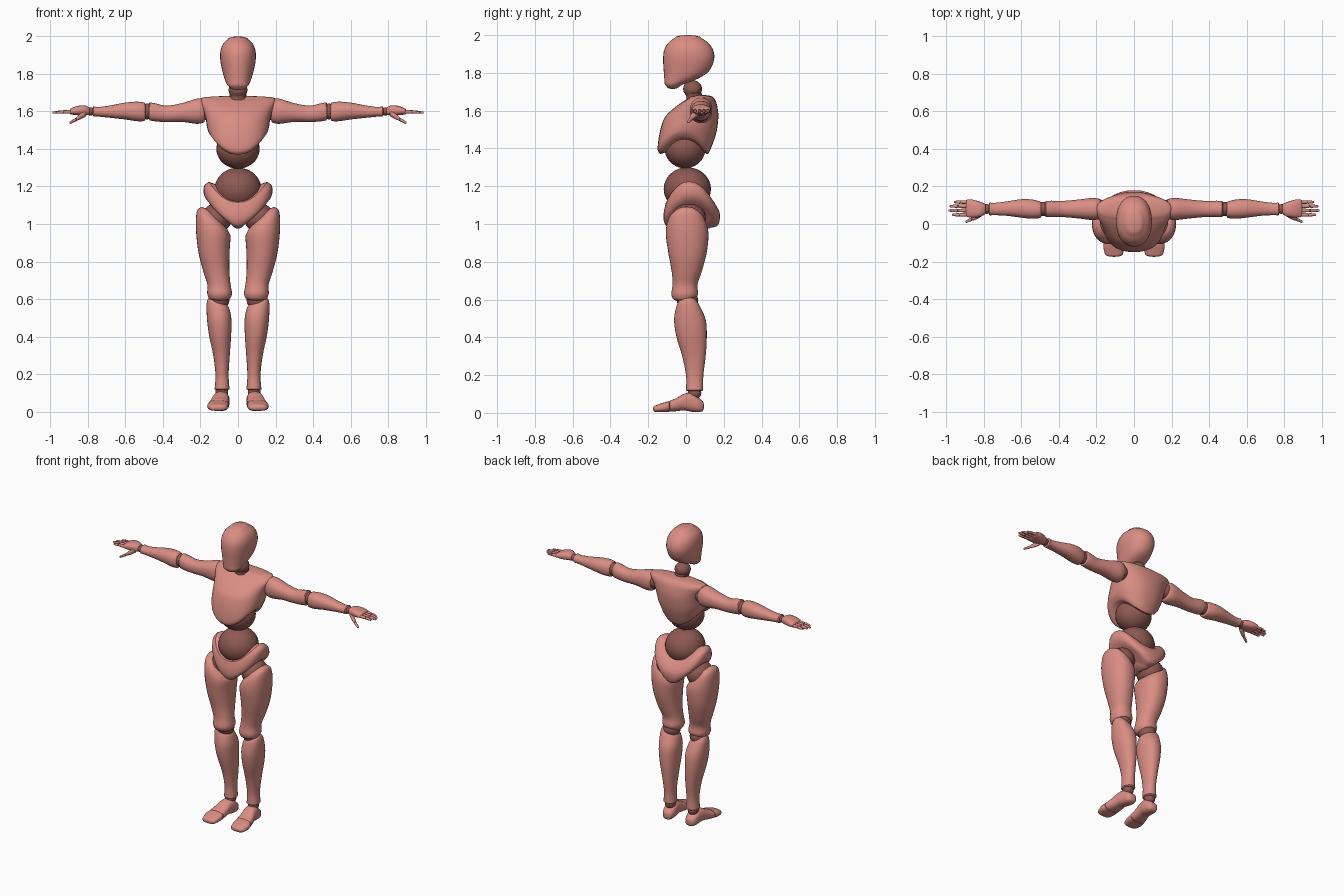
import bpy
import math
from mathutils import Vector

# All part sizes below are in hundredths of a unit
UNIT = 0.01
SIDES = 32
STEPS = 4

default_cube = bpy.data.objects.get("Cube")
if default_cube:
    bpy.data.objects.remove(default_cube, do_unlink=True)


def make_material(name, colour):
    material = bpy.data.materials.new(name)
    material.use_nodes = True
    material.diffuse_color = colour
    shader = material.node_tree.nodes["Principled BSDF"]
    shader.inputs["Base Color"].default_value = colour
    shader.inputs["Roughness"].default_value = 0.6
    return material


SHELL = make_material("salmon shell", (0.70, 0.27, 0.23, 1))
JOINT = make_material("dark joint", (0.27, 0.10, 0.085, 1))


def finish(obj, material, mirrored):
    """Give a part its colour, smooth shading and optional twin."""
    obj.data.materials.append(material)
    bpy.ops.object.select_all(action="DESELECT")
    obj.select_set(True)
    bpy.context.view_layer.objects.active = obj
    bpy.ops.object.shade_smooth_by_angle(angle=math.radians(50))
    if mirrored:
        mirror = obj.modifiers.new("Mirror", "MIRROR")
        mirror.use_mirror_merge = False
        mirror.use_clip = False
    return obj


def catmull(before, start, end, after, f):
    """Blend smoothly from the start ring to the end ring."""
    return [
        b + 0.5 * f * (c - a + f * (2 * a - 5 * b + 4 * c - d + f * (3 * (b - c) + d - a)))
        for a, b, c, d in zip(before, start, end, after)
    ]


def smooth_rings(rings):
    last = len(rings) - 1
    result = []
    for i in range(last):
        before, after = rings[max(i - 1, 0)], rings[min(i + 2, last)]
        for step in range(STEPS):
            result.append(catmull(before, rings[i], rings[i + 1], after, step / STEPS))
    result.append(list(rings[-1]))
    return result


def rounded_end(ring, depth):
    """Shrink a ring along a quarter circle to close an end."""
    caps = []
    for degrees in (25, 50, 70, 87):
        angle = math.radians(degrees)
        shrink = math.cos(angle)
        along, u, v, *sizes = ring
        caps.append([along + depth * math.sin(angle), u, v] + [s * shrink for s in sizes])
    return caps


def loft(name, axis, rings, material=SHELL, mirrored=True, power=2.2, caps=(1, 1)):
    """Skin rings of (along, centre u, centre v, radius u, radius v, lean, sag).

    Lean tips a ring towards +u; sag lowers its v ends and lifts its u ends.
    """
    padded = [list(ring) + [0] * (7 - len(ring)) for ring in rings]
    direction = 1 if padded[-1][0] > padded[0][0] else -1
    body = smooth_rings(padded)
    start = rounded_end(body[0], -direction * caps[0])
    end = rounded_end(body[-1], direction * caps[1])
    body = start[::-1] + body + end

    verts = []
    for along, u, v, ru, rv, lean, sag in body:
        for k in range(SIDES):
            angle = math.tau * k / SIDES
            c, s = math.cos(angle), math.sin(angle)
            pu = u + ru * math.copysign(abs(c) ** (2 / power), c)
            pv = v + rv * math.copysign(abs(s) ** (2 / power), s)
            pa = along + lean * c + sag * math.cos(2 * angle)
            point = {"z": (pu, pv, pa), "x": (pa, pu, pv), "y": (pu, pa, pv)}[axis]
            verts.append(Vector(point) * UNIT)

    faces = []
    for row in range(len(body) - 1):
        for k in range(SIDES):
            a, b = row * SIDES + k, row * SIDES + (k + 1) % SIDES
            faces.append((a, b, b + SIDES, a + SIDES))
    faces.append(tuple(range(SIDES))[::-1])
    faces.append(tuple(range(len(verts) - SIDES, len(verts))))
    # Reverse the winding where the chosen axis would turn it inside out
    if (direction > 0) == (axis == "y"):
        faces = [face[::-1] for face in faces]

    mesh = bpy.data.meshes.new(name)
    mesh.from_pydata(verts, [], faces)
    obj = bpy.data.objects.new(name, mesh)
    bpy.context.collection.objects.link(obj)
    return finish(obj, material, mirrored)


def ball(name, centre, radii, mirrored=True):
    """Dark joint ellipsoid."""
    bpy.ops.mesh.primitive_uv_sphere_add(segments=32, ring_count=20, radius=1)
    obj = bpy.context.object
    obj.name = name
    for vert in obj.data.vertices:
        vert.co = [UNIT * (c + r * p) for c, r, p in zip(centre, radii, vert.co)]
    return finish(obj, JOINT, mirrored)


# Head with a narrow chin and full back of the skull
loft("head", "z", [
    (172.5, -7, 0, 0, 0), (173, -7, 0, 0, 0),
] and [
    (172.5, 0, -7, 4, 3), (174, 0, -6.2, 5.6, 5), (177, 0, -2.5, 7, 9),
    (181, 0, 0.2, 8.2, 12), (187, 0, 1.4, 9.4, 13.5), (192, 0, 1.4, 9.4, 13),
    (196, 0, 1.2, 8, 10.5), (198.5, 0, 1, 5.4, 7),
], mirrored=False, caps=(1, 1.5))

# Neck
ball("neck_ball", (0, 3.5, 171.5), (5, 5, 4.6), False)
loft("neck_base", "z", [(163, 0, 6, 6.5, 6), (167, 0, 4.5, 4.4, 4.2), (169, 0, 4, 4.6, 4.4)],
     JOINT, False)

# Torso: rib shell arched at the sides, over two belly balls
loft("chest", "z", [
    (141.5, 0, -1, 13.5, 12.5, 0, -0.5 + 5), (144, 0, -1, 15.5, 14, 0, 4.5),
    (150, 0, 1, 16.6, 15, 0, 2), (156, 0, 2.8, 17.2, 14.3),
    (161, 0, 5, 18.6, 11.8), (165, 0, 7.2, 20.4, 8.6), (167, 0, 8.3, 19.8, 6.2),
], mirrored=False, power=2.3, caps=(0, 1.3))
ball("upper_belly", (0, -0.5, 140), (11.5, 10.8, 10.5), False)
ball("lower_belly", (0, 0.7, 118.5), (12.5, 12.5, 11.5), False)

# Pelvis shell, dipped at the waist and cut high over the hips
loft("pelvis", "z", [
    (100, 0, 2.5, 5, 10.5, 0, 2), (103, 0, 3, 10, 13.5, 0, 4),
    (107, 0, 3, 16, 14.8, 0, 5), (111, 0, 3, 18.2, 14.8, 0, 5),
    (115, 0, 2.5, 18, 13.6, 0, 5.5), (117, 0, 1.8, 15.5, 12.4, 0, 5.5),
], mirrored=False, caps=(1.5, 0))

# Legs
ball("hip_ball", (11.5, 1.5, 103), (8, 9, 8))
loft("thigh", "z", [
    (104, 13.2, 0.3, 6.5, 7.5, 5), (101, 13.4, 0.3, 8.6, 10, 5.5),
    (95, 13.2, 0.6, 9.2, 11.3, 2), (85, 12.8, 0.8, 8.3, 10.2),
    (75, 11.6, 0.4, 7, 8), (68, 10.2, -0.5, 6.2, 6.6),
    (63, 9.8, -0.7, 6.6, 7.1), (60.5, 9.8, -1, 5.8, 6),
], caps=(1.5, 1.5))
ball("knee_ball", (10, 0.8, 59.5), (5.4, 5.6, 5.2))
loft("shin", "z", [
    (58.5, 10.6, 1, 5.2, 5, 2), (56, 10.6, 1.2, 6.1, 6.4, 1.5), (49, 10, 2.1, 6.5, 8.4),
    (40, 9.5, 3, 5.8, 8), (30, 8.8, 4.2, 4.4, 6.2), (20, 8.5, 4.6, 3.5, 4.6),
    (14, 8.5, 4.6, 3.8, 4.5), (12, 8.5, 4.6, 4, 4.5),
], caps=(1.5, 0.8))
ball("ankle_ball", (8.6, 4.5, 10.5), (3.4, 3.6, 3.4))
loft("foot", "y", [
    (8.5, 8.5, 3.6, 3, 2.8), (6.5, 8.6, 4.3, 3.9, 3.9), (3, 8.8, 5.6, 4.3, 5),
    (-1, 9.3, 5.7, 4.5, 4.4), (-5, 9.9, 4.4, 5, 3.5), (-8.5, 10.3, 3.5, 5.5, 2.9),
], power=2.5, caps=(1, 0.4))
loft("toes", "y", [
    (-9, 10.4, 3.4, 5.4, 2.8), (-12, 10.7, 2.9, 5.7, 2.5), (-16, 10.7, 2.2, 4.8, 1.8),
], power=2.6, caps=(0.4, 1.5))

# Arms held straight out
ball("shoulder_ball", (18, 8, 160.5), (5, 5, 5))
loft("upper_arm", "x", [
    (18.5, 8, 160.3, 5.4, 6.3, 0, 0), (22, 8, 160.1, 5.9, 6.7),
    (30, 8, 159.4, 5, 5), (38, 8, 158.7, 4.3, 4.4),
    (44, 8, 159.5, 4.4, 4.8), (47, 8, 160, 4.2, 4.8),
], caps=(1.5, 0.8))
ball("elbow_ball", (48.5, 8, 160), (3.8, 3.8, 4.2))
loft("forearm", "x", [
    (50, 7.6, 159.8, 4.4, 5), (54, 7.9, 160, 5.1, 5.2), (60, 8.3, 160.2, 4.9, 4.5),
    (68, 8.2, 159.9, 3.8, 3.3), (74, 8, 159.8, 3.3, 2.6), (77, 8, 160, 3.4, 2.7),
], caps=(1, 0.6))
ball("wrist_ball", (78.5, 8, 160), (2.4, 2.6, 2.2))

# Hands
loft("palm", "x", [
    (79.5, 8, 160.2, 2.9, 2.1), (82, 7.8, 160.6, 4, 2.7),
    (86, 8.2, 160.4, 4.8, 2.4), (89, 8.4, 160, 4.7, 1.6),
], power=2.6, caps=(0.6, 0.7))
fingers = {"index": (4.9, 97), "middle": (7.2, 99), "ring": (9.5, 98.4), "little": (11.7, 96)}
for finger, (y, tip) in fingers.items():
    # Two tapered segments meeting at a small joint
    bend = 89 + (tip - 89) * 0.5
    loft(finger + "_finger_base", "x", [(88, y, 159.9, 1, 1), (bend - 0.4, y, 159.7, 0.9, 0.9)],
         caps=(0.3, 0.3))
    ball(finger + "_knuckle", (bend, y, 159.7), (0.8, 0.8, 0.8))
    loft(finger + "_finger_tip", "x", [(bend + 0.4, y, 159.7, 0.95, 0.9),
         (tip - 0.7, y, 159.4, 0.65, 0.6)], caps=(0.3, 0.7))
loft("thumb_base", "x", [(81.5, 5.5, 158.8, 1.6, 1.7), (84, 4, 157.3, 1.5, 1.5),
                         (86, 2.9, 156, 1.1, 1)], caps=(0.6, 0.4))
loft("thumb_tip", "x", [(86.5, 2.6, 155.6, 1, 1), (89.3, 1.3, 154.1, 0.7, 0.7)],
     caps=(0.4, 0.6))
